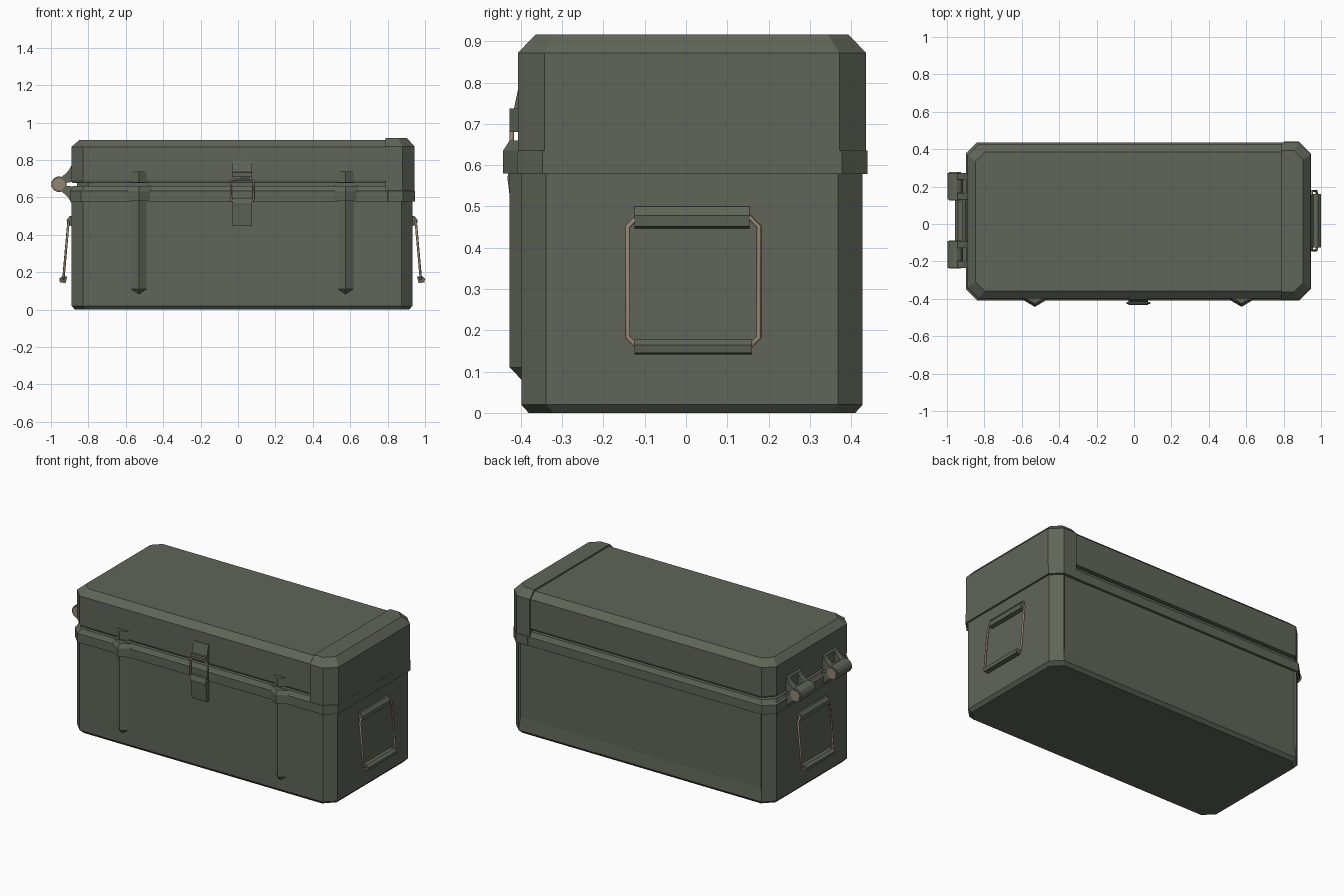
import bpy, bmesh, math
from mathutils import Vector

if "Cube" in bpy.data.objects:
    bpy.data.objects.remove(bpy.data.objects["Cube"])


def mat(name, rgb):
    m = bpy.data.materials.new(name)
    m.diffuse_color = (*rgb, 1)
    m.use_nodes = True
    m.node_tree.nodes["Principled BSDF"].inputs["Base Color"].default_value = m.diffuse_color
    return m


GREEN = mat("olive_green", (0.115, 0.13, 0.098))
TAN = mat("tan_metal", (0.30, 0.23, 0.17))


def finish(name, bm, material):
    bmesh.ops.recalc_face_normals(bm, faces=bm.faces)
    me = bpy.data.meshes.new(name)
    bm.to_mesh(me)
    bm.free()
    me.materials.append(material)
    ob = bpy.data.objects.new(name, me)
    bpy.context.collection.objects.link(ob)
    return ob


def skin(rings):
    """Closed solid through a stack of equal-length rings."""
    bm = bmesh.new()
    vs = [[bm.verts.new(p) for p in r] for r in rings]
    n = len(vs[0])
    for a, b in zip(vs, vs[1:]):
        for i in range(n):
            bm.faces.new((a[i], a[(i + 1) % n], b[(i + 1) % n], b[i]))
    bm.faces.new(vs[0][::-1])
    bm.faces.new(vs[-1])
    return bm


def loft(name, rings, material=GREEN):
    return finish(name, skin(rings), material)


def octagon(x0, x1, y0, y1, z, c=0.06, cl=None):
    """Rectangle with cut corners; cl is the cut on the left side."""
    l = c if cl is None else cl
    return [(x0 + l, y0, z), (x1 - c, y0, z), (x1, y0 + c, z), (x1, y1 - c, z),
            (x1 - c, y1, z), (x0 + l, y1, z), (x0, y1 - l, z), (x0, y0 + l, z)]


def case_ring(z, d=0.0, c=0.06):
    return octagon(-0.89 - d, 0.933 + d, -0.399 - d, 0.428 + d, z, c)


def prism(name, pts, axis, a, b, material=GREEN):
    """Extrude a 2D profile along an axis from a to b."""
    put = {"x": lambda p, t: (t, p[0], p[1]),
           "y": lambda p, t: (p[0], t, p[1])}[axis]
    return loft(name, [[put(p, t) for p in pts] for t in (a, b)], material)


def wire(name, corners, radius, cut):
    """Closed bent-rod loop with clipped corners."""
    pts = []
    n = len(corners)
    for i in range(n):
        p = Vector(corners[i])
        for q in (corners[i - 1], corners[(i + 1) % n]):
            pts.append(p + (Vector(q) - p).normalized() * cut)
    cu = bpy.data.curves.new(name, "CURVE")
    cu.dimensions = "3D"
    cu.bevel_depth = radius
    cu.bevel_resolution = 1
    sp = cu.splines.new("POLY")
    sp.points.add(len(pts) - 1)
    for s, p in zip(sp.points, pts):
        s.co = (*p, 1)
    sp.use_cyclic_u = True
    cu.materials.append(TAN)
    ob = bpy.data.objects.new(name, cu)
    bpy.context.collection.objects.link(ob)
    bpy.ops.object.select_all(action="DESELECT")
    ob.select_set(True)
    bpy.context.view_layer.objects.active = ob
    bpy.ops.object.convert(target="MESH")


# Lower case, with a shallow recessed panel on the back
bm = skin([case_ring(0, -0.018), case_ring(0.02), case_ring(0.60)])
bm.normal_update()
back = max((f for f in bm.faces if abs(f.normal.y) > 0.99),
           key=lambda f: f.calc_center_median().y)
bmesh.ops.inset_region(bm, faces=[back], thickness=0.012)
for v in back.verts:
    v.co.y -= 0.007
    if v.co.z < 0.3:
        v.co.z = 0.10
finish("case_body", bm, GREEN)

# Rim band, seam core and lid
loft("case_rim", [case_ring(0.578, 0.009), case_ring(0.635, 0.009),
                  case_ring(0.640, 0.002), case_ring(0.662, -0.008)])
loft("seam_core", [case_ring(0.64, -0.03), case_ring(0.72, -0.03)])
loft("lid", [case_ring(0.678, -0.004), case_ring(0.69), case_ring(0.87),
             case_ring(0.907, -0.042, 0.05)])

# Raised end cap over the right side of the lid
loft("lid_end_cap", [octagon(0.788, 0.944, -0.407, 0.436, 0.63, 0.064, 0.001),
                     octagon(0.788, 0.944, -0.407, 0.436, 0.872, 0.064, 0.001),
                     octagon(0.788, 0.903, -0.364, 0.393, 0.917, 0.05, 0.001)])
# Right end of the rim stands a little prouder
loft("end_rim", [octagon(0.80, 0.945, -0.409, 0.44, z, 0.062, 0.001)
                 for z in (0.578, 0.635)])


# Triangular ribs on the front, stepping out at the rim
def tri(x, w, y, z):
    return [(x - w, -0.39, z), (x, y, z), (x + w, -0.39, z)]


for side, x in (("left", -0.53), ("right", 0.575)):
    loft(f"{side}_front_rib", [tri(x, 0.002, -0.393, 0.075), tri(x, 0.055, -0.427, 0.11),
                               tri(x, 0.055, -0.427, 0.66)])
    loft(f"{side}_rim_bump", [tri(x, 0.09, -0.443, 0.58), tri(x, 0.09, -0.443, 0.635),
                              tri(x, 0.07, -0.427, 0.66)])
    loft(f"{side}_lid_rib", [tri(x, 0.055, -0.427, z) for z in (0.68, 0.737)])

# Front latch: upper hook, lower lever, wire loop
prism("latch_hook", [(-0.39, 0.803), (-0.403, 0.803), (-0.417, 0.735),
                     (-0.427, 0.733), (-0.427, 0.715), (-0.415, 0.69), (-0.39, 0.69)],
      "x", -0.03, 0.075)
prism("latch_lever", [(-0.39, 0.597), (-0.425, 0.597), (-0.433, 0.57),
                      (-0.43, 0.55), (-0.419, 0.447), (-0.39, 0.447)], "x", -0.03, 0.075)
wire("latch_wire", [(-0.037, -0.422, 0.572), (0.083, -0.422, 0.572),
                    (0.083, -0.422, 0.705), (-0.037, -0.422, 0.705)], 0.0055, 0.016)

# Carry handles at both ends, mirrored about the case centre
MID = 0.022
for side, s in (("right", 1), ("left", -1)):
    def fx(x):
        return x if s > 0 else 2 * MID - x

    def prof(pts):
        return [(fx(x), z) for x, z in pts]

    prism(f"{side}_handle_bracket",
          prof([(0.925, 0.50), (0.944, 0.50), (0.960, 0.478), (0.957, 0.452), (0.925, 0.445)]),
          "y", -0.125, 0.154)
    prism(f"{side}_handle_grip",
          prof([(0.957, 0.176), (0.985, 0.178), (1.0, 0.165), (0.996, 0.145), (0.966, 0.142)]),
          "y", -0.125, 0.16)
    wire(f"{side}_handle_wire", [(fx(0.978), -0.141, 0.158), (fx(0.978), 0.177, 0.158),
                                 (fx(0.95), 0.177, 0.476), (fx(0.95), -0.141, 0.476)],
         0.0065, 0.025)

# Hinges on the left end: barrel, pin, gussets and leaves
HX, HZ = -0.957, 0.67


def disc(r, n=12):
    return [(HX + r * math.cos(2 * math.pi * (i + 0.5) / n),
             HZ + r * math.sin(2 * math.pi * (i + 0.5) / n)) for i in range(n)]


GUSSET = [(-0.975, 0.70), (-0.945, 0.707), (-0.912, 0.735), (-0.885, 0.777),
          (-0.885, 0.682), (-0.957, 0.672)]
LOWER = [(x, 2 * HZ - z) for x, z in GUSSET]
for side, y0, y1 in (("front", -0.235, -0.092), ("back", 0.13, 0.273)):
    prism(f"{side}_hinge_barrel", disc(0.042), "y", y0, y1)
    prism(f"{side}_hinge_pin", disc(0.033), "y", y0 - 0.004, y1 + 0.004, TAN)
    for k, a, b in (("a", y0, y0 + 0.036), ("b", y1 - 0.036, y1)):
        prism(f"{side}_hinge_gusset_{k}", GUSSET, "y", a, b)
    prism(f"{side}_hinge_lower_leaf", LOWER, "y", y0, y1)
    prism(f"{side}_hinge_plate", [(-0.885, 0.777), (-0.899, 0.757), (-0.899, 0.69),
                                  (-0.885, 0.682)], "y", y0, y1)
